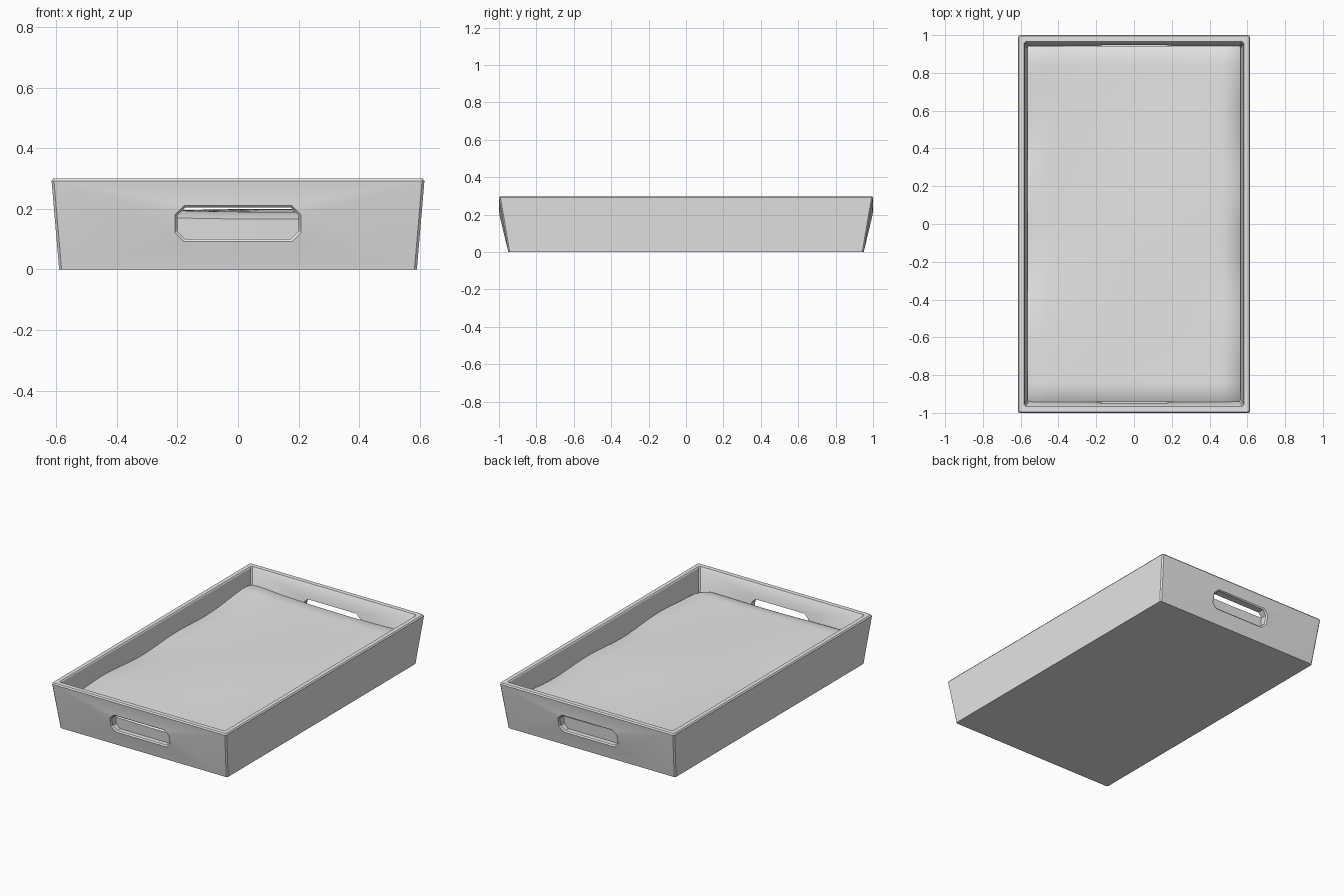
import bpy, bmesh, math

cube = bpy.data.objects.get("Cube")
if cube:
    bpy.data.objects.remove(cube, do_unlink=True)

# One flat colour
grey = bpy.data.materials.new("light_grey")
grey.use_nodes = True
colour = (0.8, 0.8, 0.8, 1)
grey.diffuse_color = colour
grey.node_tree.nodes["Principled BSDF"].inputs["Base Color"].default_value = colour


def finish(bm, name, angle):
    bmesh.ops.recalc_face_normals(bm, faces=bm.faces[:])
    mesh = bpy.data.meshes.new(name)
    bm.to_mesh(mesh)
    bm.free()
    obj = bpy.data.objects.new(name, mesh)
    bpy.context.collection.objects.link(obj)
    mesh.materials.append(grey)
    bpy.ops.object.select_all(action="DESELECT")
    obj.select_set(True)
    bpy.context.view_layer.objects.active = obj
    bpy.ops.object.shade_smooth_by_angle(angle=math.radians(angle))
    return obj


def wall_ring(bm, hx, hy, z, c=0.008):
    """Rectangle with small corner chamfers."""
    pts = []
    for sx, sy in ((1, 1), (-1, 1), (-1, -1), (1, -1)):
        corner = [(sx * hx, sy * (hy - c)), (sx * (hx - c), sy * hy)]
        pts += corner if sx == sy else corner[::-1]
    return [bm.verts.new((x, y, z)) for x, y in pts]


def grip_ring(bm, w, z0, z1, c, depth):
    """Chamfered grip outline laid on the surface y = depth(z)."""
    pts = [(-w + c, z0), (w - c, z0), (w, z0 + c), (w, z1 - c),
           (w - c, z1), (-w + c, z1), (-w, z1 - c), (-w, z0 + c)]
    return [bm.verts.new((x, depth(z), z)) for x, z in pts]


def bridge(bm, a, b, skip=()):
    n = len(a)
    for i in range(n):
        if i not in skip:
            j = (i + 1) % n
            bm.faces.new((a[i], a[j], b[j], b[i]))


def panel(bm, rect, grip):
    """End wall face around the grip opening."""
    for k in range(4):
        n = (k + 1) % 4
        bm.faces.new((rect[k], rect[n], grip[2 * k + 1], grip[2 * k]))
        bm.faces.new((rect[n], grip[2 * n], grip[2 * k + 1]))


# Tray: flared shell with a rim and a grip opening in each end
bm = bmesh.new()
base = wall_ring(bm, 0.59, 0.95, 0)
lip = wall_ring(bm, 0.615, 1.0, 0.292)
rim_out = wall_ring(bm, 0.609, 0.994, 0.3)
rim_in = wall_ring(bm, 0.583, 0.965, 0.3)
inner = wall_ring(bm, 0.578, 0.96, 0.293)
floor = wall_ring(bm, 0.555, 0.922, 0.03)
ends = (1, 5)
bridge(bm, base, lip, ends)
bridge(bm, lip, rim_out)
bridge(bm, rim_out, rim_in)
bridge(bm, rim_in, inner)
bridge(bm, inner, floor, ends)
bm.faces.new(base)
bm.faces.new(floor)

for s, right, left in ((1, 1, 2), (-1, 6, 5)):
    def outside(z):
        return s * min(0.999, 0.95 + 0.24 * z)

    def edge(z):
        return outside(z) - s * 0.008

    def inside(z):
        return s * (0.918 + 0.144 * z)

    outer_grip = grip_ring(bm, 0.208, 0.092, 0.211, 0.03, outside)
    edge_grip = grip_ring(bm, 0.2, 0.1, 0.205, 0.027, edge)
    inner_grip = grip_ring(bm, 0.2, 0.1, 0.205, 0.027, inside)
    panel(bm, [base[left], base[right], lip[right], lip[left]], outer_grip)
    bridge(bm, outer_grip, edge_grip)
    bridge(bm, edge_grip, inner_grip)
    panel(bm, [floor[left], floor[right], inner[right], inner[left]], inner_grip)
finish(bm, "tray", 30)

# Filling: softly uneven surface that falls off towards the walls
bm = bmesh.new()
bmesh.ops.create_grid(bm, x_segments=40, y_segments=60, size=1)
for v in bm.verts:
    u, w = (math.sin(t * math.pi / 2) for t in v.co.xy)
    x, y = u * 0.565, w * 0.943
    z = 0.195 + 0.005 * math.sin(5 * x + 1) * math.cos(4 * y)
    z += 0.02 * max(0, -u) ** 4 * max(0, w) ** 4
    for gap, drop in ((0.565 - x, 0.03), (0.565 + x, 0.018),
                      (0.943 - y, 0.015), (0.943 + y, 0.025)):
        z -= drop * max(0, 1 - gap / 0.1) ** 2
    z += 0.008 * math.sin(9 * y) * abs(u) ** 8
    v.co = (x, y, z)
rim = [e for e in bm.edges if e.is_boundary]
skirt = bmesh.ops.extrude_edge_only(bm, edges=rim)["geom"]
for v in skirt:
    if isinstance(v, bmesh.types.BMVert):
        v.co.x *= 0.985
        v.co.y *= 0.985
        v.co.z = 0.032
finish(bm, "filling", 60)
